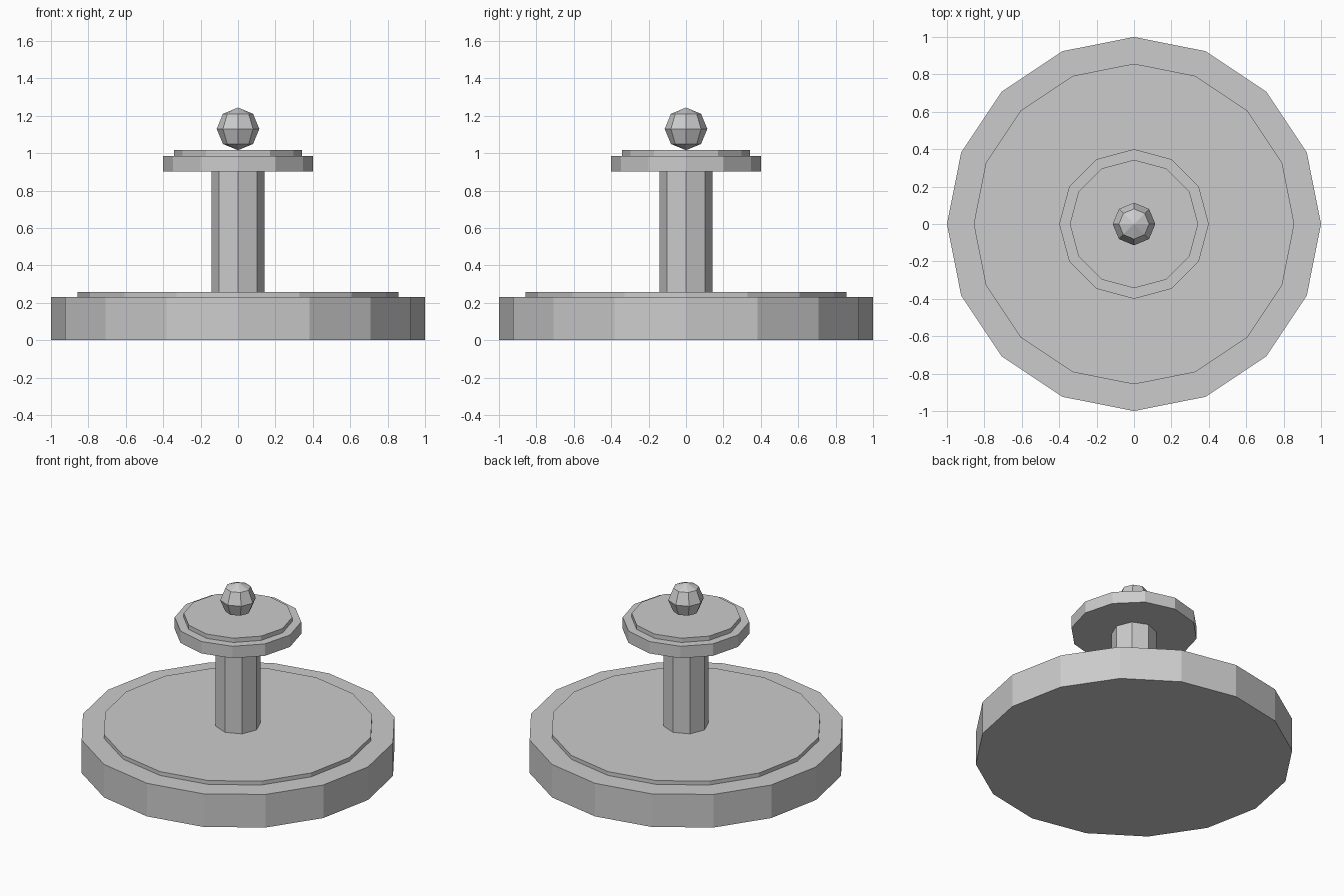
import bpy

cube = bpy.data.objects.get("Cube")
if cube:
    bpy.data.objects.remove(cube, do_unlink=True)

# Single grey material
grey = bpy.data.materials.new("plain grey")
grey.use_nodes = True
colour = (0.6, 0.6, 0.6, 1.0)
grey.diffuse_color = colour
grey.node_tree.nodes["Principled BSDF"].inputs["Base Color"].default_value = colour


def finish(name):
    obj = bpy.context.object
    obj.name = name
    obj.data.materials.append(grey)
    bpy.ops.object.shade_flat()
    return obj


def disc(name, sides, radius, bottom, top):
    """Flat-sided cylinder between two heights."""
    bpy.ops.mesh.primitive_cylinder_add(
        vertices=sides, radius=radius, depth=top - bottom,
        location=(0, 0, (bottom + top) / 2))
    return finish(name)


# Wide stepped base
disc("base", 16, 1.0, 0.0, 0.23)
disc("base_step", 16, 0.857, 0.23, 0.257)

# Central column
disc("column", 8, 0.143, 0.257, 0.903)

# Stepped upper plate
disc("upper_plate", 12, 0.4, 0.903, 0.986)
disc("upper_plate_step", 12, 0.343, 0.986, 1.016)

# Faceted ball on top
bpy.ops.mesh.primitive_uv_sphere_add(
    segments=8, ring_count=4, radius=0.114, location=(0, 0, 1.13))
finish("top_ball")
